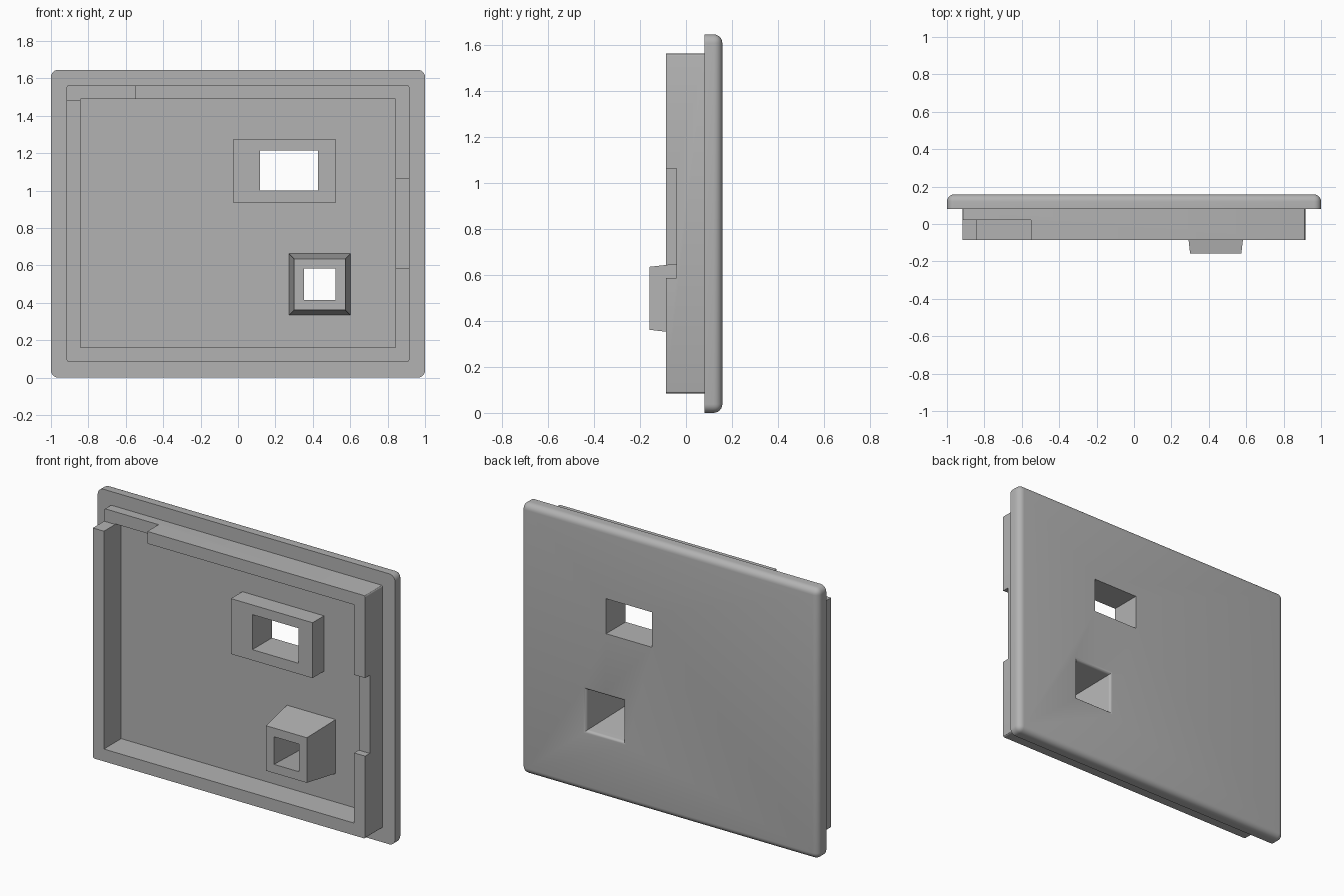
import bpy, bmesh, math

cube = bpy.data.objects.get("Cube")
if cube:
    bpy.data.objects.remove(cube, do_unlink=True)

grey = bpy.data.materials.new("light grey")
grey.use_nodes = True
colour = (0.45, 0.45, 0.45, 1)
grey.diffuse_color = colour
grey.node_tree.nodes["Principled BSDF"].inputs["Base Color"].default_value = colour

FLOOR, BACK = 0.08, 0.158      # plate front and back
RIM, TIP = -0.086, -0.158      # fronts of the rim and the socket
RADIUS = 0.038


def loft(name, sections):
    """Solid through rectangles (x0, x1, z0, z1, y), listed front to back."""
    bm = bmesh.new()
    rings = []
    for x0, x1, z0, z1, y in sections:
        corners = ((x0, z0), (x1, z0), (x1, z1), (x0, z1))
        rings.append([bm.verts.new((x, y, z)) for x, z in corners])
    bm.faces.new(rings[0])
    bm.faces.new(rings[-1][::-1])
    for a, b in zip(rings, rings[1:]):
        for i in range(4):
            j = (i + 1) % 4
            bm.faces.new((a[i], b[i], b[j], a[j]))
    bmesh.ops.recalc_face_normals(bm, faces=bm.faces)
    mesh = bpy.data.meshes.new(name)
    bm.to_mesh(mesh)
    bm.free()
    mesh.materials.append(grey)
    obj = bpy.data.objects.new(name, mesh)
    bpy.context.collection.objects.link(obj)
    return obj


def box(name, x0, x1, z0, z1, y0, y1):
    return loft(name, [(x0, x1, z0, z1, y0), (x0, x1, z0, z1, y1)])


def square(x, z, half, y):
    return (x - half, x + half, z - half, z + half, y)


def round_edges(obj, radius, segments, include_back):
    """Round the corners running front to back, and the back outline if asked."""
    bm = bmesh.new()
    bm.from_mesh(obj.data)
    back = max(v.co.y for v in bm.verts)
    edges = []
    for e in bm.edges:
        a, b = (v.co for v in e.verts)
        runs_back = abs(a.y - b.y) > 0.01
        on_back = min(a.y, b.y) > back - 0.001
        if runs_back or (include_back and on_back):
            edges.append(e)
    bmesh.ops.bevel(bm, geom=edges, offset=radius, segments=segments,
                    profile=0.5, affect='EDGES')
    bm.to_mesh(obj.data)
    bm.free()


def cut(obj, *cutters):
    bpy.context.view_layer.objects.active = obj
    for cutter in cutters:
        mod = obj.modifiers.new("cut", 'BOOLEAN')
        mod.operation = 'DIFFERENCE'
        mod.solver = 'EXACT'
        mod.object = cutter
        bpy.ops.object.modifier_apply(modifier=mod.name)


# Main parts
plate = box("back_plate", -1, 1, 0, 1.645, FLOOR, BACK)
round_edges(plate, RADIUS, 6, True)
rim = box("raised_rim", -0.916, 0.916, 0.085, 1.562, RIM, FLOOR)
round_edges(rim, 0.01, 3, False)
block = box("window_block", -0.027, 0.523, 0.935, 1.272, -0.03, FLOOR)
CX, CZ = 0.437, 0.498
socket = loft("tapered_socket", [square(CX, CZ, 0.137, TIP),
                                 square(CX, CZ, 0.164, FLOOR)])

# Cutters
inside = box("rim_inside", -0.842, 0.842, 0.16, 1.488, -0.3, 0.3)
top_notch = box("top_notch", -1.1, -0.55, 1.485, 1.8, -0.3, 0.022)
side_notch = box("side_notch", 0.8, 1.1, 0.587, 1.062, -0.3, -0.042)
window = box("window_hole", 0.118, 0.427, 1.0, 1.213, -0.3, 0.3)

# Tapered opening that flares with a small rounded lip at the back
lip = 0.018
sections = [square(CX, CZ, 0.084, TIP - 0.02), square(CX, CZ, 0.084, TIP)]
for i in range(6):
    t = math.radians(90 * i / 5)
    sections.append(square(CX, CZ, 0.124 + lip * (1 - math.cos(t)),
                           BACK - lip + lip * math.sin(t)))
sections.append(square(CX, CZ, 0.124 + lip, BACK + 0.05))
opening = loft("socket_hole", sections)

cut(rim, inside, top_notch, side_notch)
cut(plate, window, opening)
cut(block, window)
cut(socket, opening)

for helper in (inside, top_notch, side_notch, window, opening):
    bpy.data.objects.remove(helper, do_unlink=True)

# Smooth only the rounded edges
for obj in (plate, rim, block, socket):
    bpy.ops.object.select_all(action='DESELECT')
    obj.select_set(True)
    bpy.context.view_layer.objects.active = obj
    bpy.ops.object.shade_smooth_by_angle(angle=math.radians(30))
